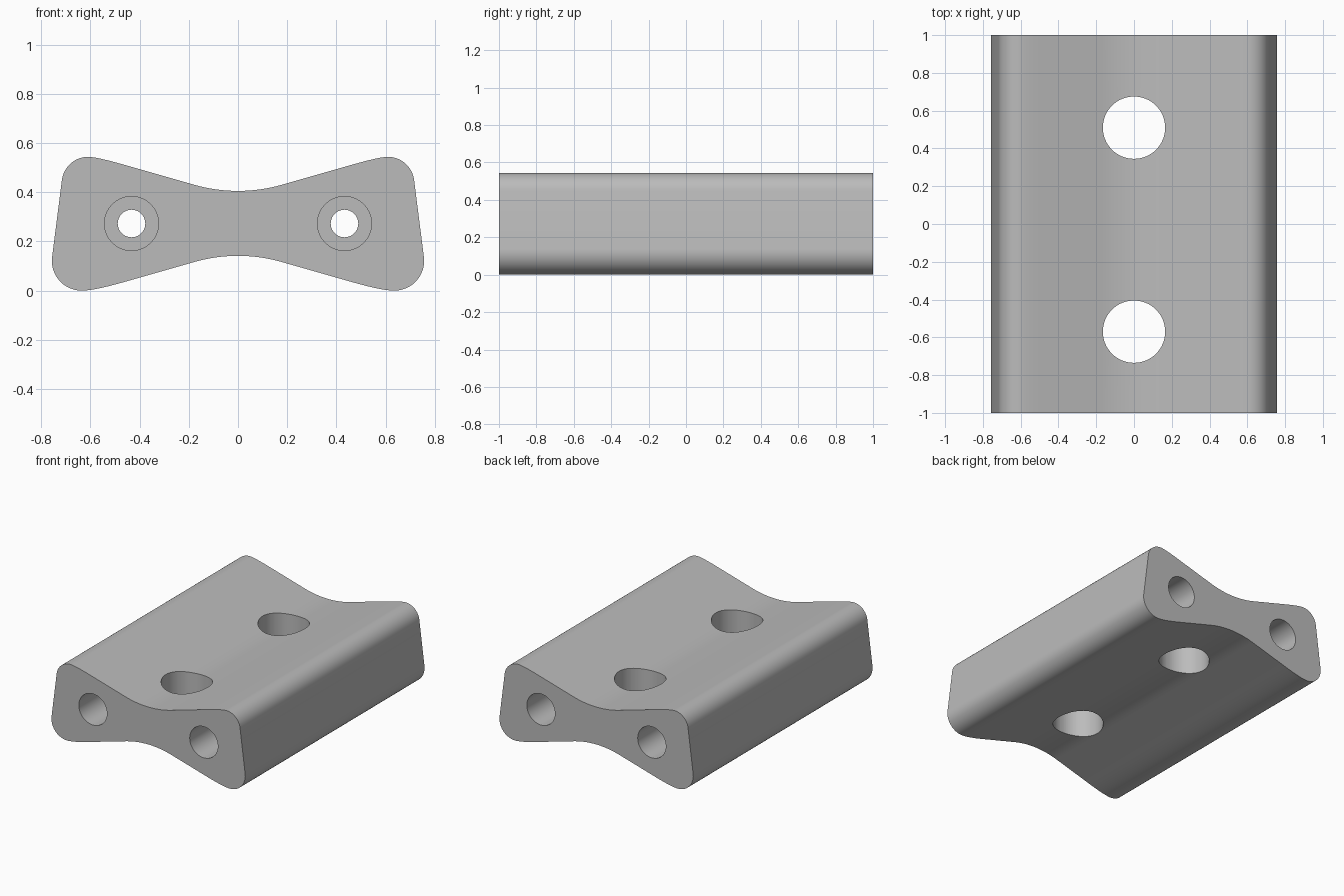
import bpy, bmesh, math
from mathutils import Vector, Matrix

cube = bpy.data.objects.get("Cube")
if cube:
    bpy.data.objects.remove(cube, do_unlink=True)

# Single grey material
grey = bpy.data.materials.new("grey")
grey.use_nodes = True
grey.diffuse_color = (0.5, 0.5, 0.5, 1)
grey.node_tree.nodes["Principled BSDF"].inputs["Base Color"].default_value = (0.5, 0.5, 0.5, 1)


def arc(start, corner, end, steps=12):
    """Rounded bend that is tangent to both legs of a corner."""
    a, c, b = Vector(start), Vector(corner), Vector(end)
    w = math.sin((a - c).angle(b - c) / 2)
    points = []
    for i in range(steps + 1):
        t = i / steps
        k = ((1 - t) ** 2, 2 * w * t * (1 - t), t * t)
        points.append((a * k[0] + c * k[1] + b * k[2]) / sum(k))
    return points


def make_object(name, bm):
    bmesh.ops.recalc_face_normals(bm, faces=bm.faces)
    mesh = bpy.data.meshes.new(name)
    bm.to_mesh(mesh)
    bm.free()
    mesh.materials.append(grey)
    obj = bpy.data.objects.new(name, mesh)
    bpy.context.collection.objects.link(obj)
    return obj


# Waisted cross-section: right half, from top centre round to bottom centre
valley = arc((-0.18, 0.431), (0, 0.379), (0.18, 0.431), 24)[12:]
crest = arc((0.46, 0.511), (0.575, 0.544), (0.61, 0.544))
shoulder = arc((0.61, 0.544), (0.704, 0.544), (0.716, 0.45))
foot = arc((0.756, 0.136), (0.773, 0), (0.636, 0))
heel = arc((0.636, 0), (0.585, 0), (0.46, 0.036))
arch = arc((0.18, 0.116), (0, 0.168), (-0.18, 0.116), 24)[:13]
half = valley + crest + shoulder[1:] + foot + heel[1:] + arch
profile = half + [Vector((-p.x, p.y)) for p in reversed(half[1:-1])]

# Extruded block
bm = bmesh.new()
face = bm.faces.new([bm.verts.new((p.x, -1, p.y)) for p in profile])
result = bmesh.ops.extrude_face_region(bm, geom=[face])
bmesh.ops.translate(bm, vec=(0, 2, 0), verts=[v for v in result["geom"] if isinstance(v, bmesh.types.BMVert)])
block = make_object("waisted_block", bm)


def cut_hole(name, radius, depth, location, along_y):
    bm = bmesh.new()
    turn = Matrix.Rotation(math.pi / 2, 4, "X") if along_y else Matrix()
    bmesh.ops.create_cone(bm, cap_ends=True, segments=64, radius1=radius, radius2=radius,
                          depth=depth, matrix=Matrix.Translation(location) @ turn)
    cutter = make_object(name, bm)
    cutter.hide_render = True
    mod = block.modifiers.new(name, "BOOLEAN")
    mod.operation = "DIFFERENCE"
    mod.solver = "EXACT"
    mod.object = cutter
    bpy.ops.object.modifier_apply(modifier=name)
    bpy.data.objects.remove(cutter, do_unlink=True)


bpy.context.view_layer.objects.active = block
block.select_set(True)

# Large vertical holes
for y in (0.51, -0.57):
    cut_hole("vertical_hole", 0.165, 2, (0, y, 0.27), False)

# Lengthwise bores, widened at both ends
for x in (-0.433, 0.433):
    cut_hole("bore", 0.056, 3, (x, 0, 0.273), True)
    for y in (-1, 1):
        cut_hole("counterbore", 0.11, 0.8, (x, y, 0.273), True)

bpy.ops.object.shade_smooth_by_angle(angle=math.radians(30))
